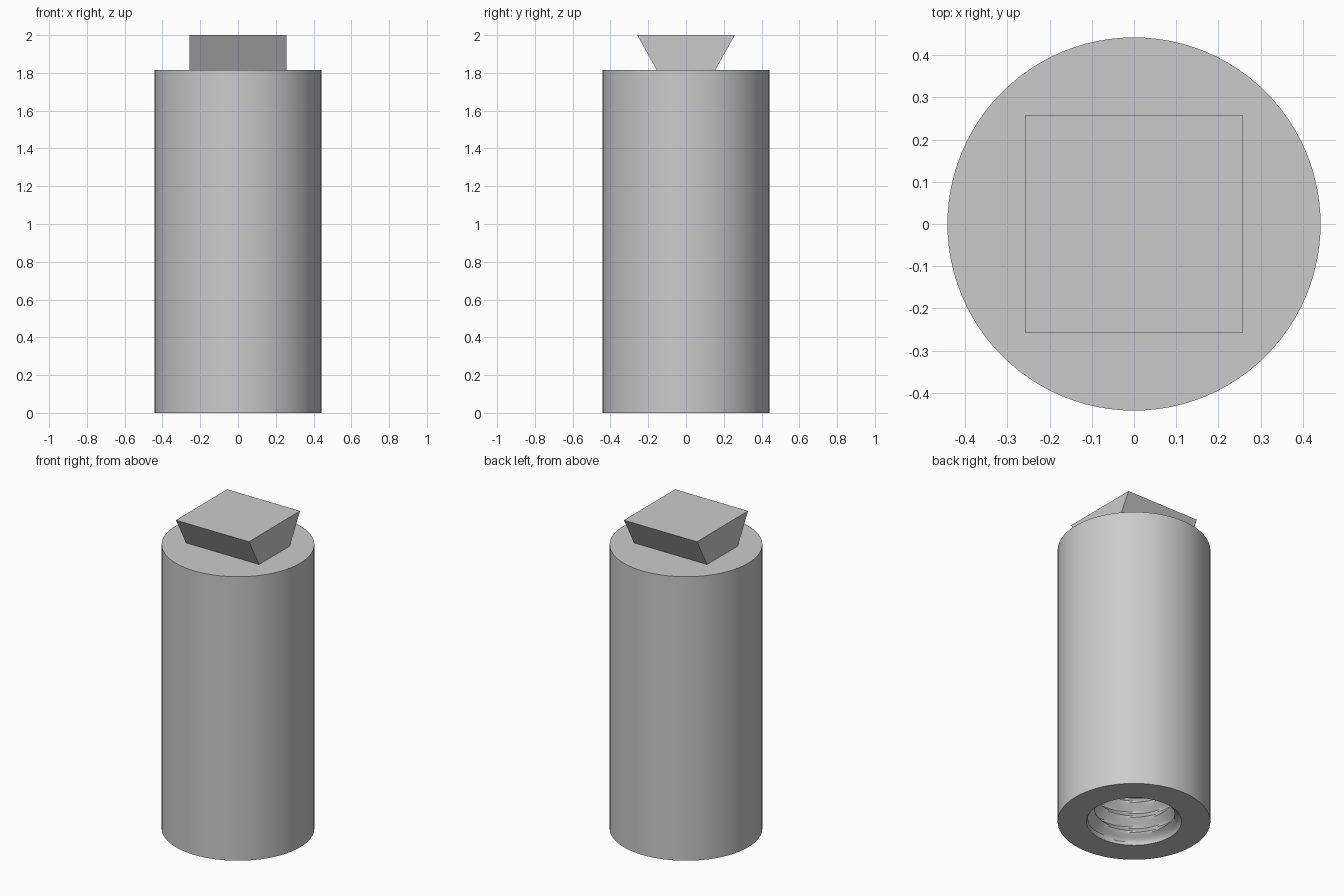
import bpy, bmesh, math

default = bpy.data.objects.get("Cube")
if default:
    bpy.data.objects.remove(default, do_unlink=True)

SEGS = 96
RADIUS, BODY_TOP, TOP = 0.442, 1.815, 2.0
MAJOR, MINOR, PITCH, DEPTH = 0.275, 0.225, 0.1, 1.0
STEPS = 10  # thread rows per turn

grey = bpy.data.materials.new("plain_grey")
grey.use_nodes = True
colour = (0.6, 0.6, 0.6, 1)
grey.diffuse_color = colour
grey.node_tree.nodes["Principled BSDF"].inputs["Base Color"].default_value = colour


def finish(name, bm):
    bmesh.ops.recalc_face_normals(bm, faces=bm.faces)
    mesh = bpy.data.meshes.new(name)
    bm.to_mesh(mesh)
    bm.free()
    mesh.materials.append(grey)
    obj = bpy.data.objects.new(name, mesh)
    bpy.context.collection.objects.link(obj)
    bpy.ops.object.select_all(action='DESELECT')
    obj.select_set(True)
    bpy.context.view_layer.objects.active = obj
    bpy.ops.object.shade_smooth_by_angle(angle=math.radians(30))
    return obj


def ring(bm, radius, z):
    """Ring of vertices; radius is a function of the turn fraction."""
    verts = []
    for i in range(SEGS):
        a = math.tau * i / SEGS
        r = radius(i / SEGS)
        verts.append(bm.verts.new((r * math.cos(a), r * math.sin(a), z)))
    return verts


def thread_radius(z):
    """V-shaped helical groove that fades out at the mouth of the hole."""
    def radius(turn):
        phase = (z / PITCH - turn) % 1
        groove = abs(2 * phase - 1)
        fade = min(1, z / (PITCH / 2))
        return MAJOR - (MAJOR - MINOR) * groove * fade
    return radius


# Round body with a blind threaded hole in the underside
bm = bmesh.new()
rings = [ring(bm, lambda t: RADIUS, BODY_TOP), ring(bm, lambda t: RADIUS, 0)]
for k in range(int(DEPTH / PITCH * STEPS) + 1):
    z = k * PITCH / STEPS
    rings.append(ring(bm, thread_radius(z), z))
for lower, upper in zip(rings, rings[1:]):
    for i in range(SEGS):
        j = (i + 1) % SEGS
        bm.faces.new((lower[i], lower[j], upper[j], upper[i]))
bm.faces.new(rings[0])
bm.faces.new(rings[-1])
finish("threaded_body", bm)

# Dovetail block flaring upward along y
bm = bmesh.new()
bmesh.ops.create_cube(bm, size=1)
for v in bm.verts:
    upper = v.co.z > 0
    v.co.x *= 0.516
    v.co.y *= 0.516 if upper else 0.31
    v.co.z = TOP if upper else BODY_TOP
finish("dovetail_block", bm)
